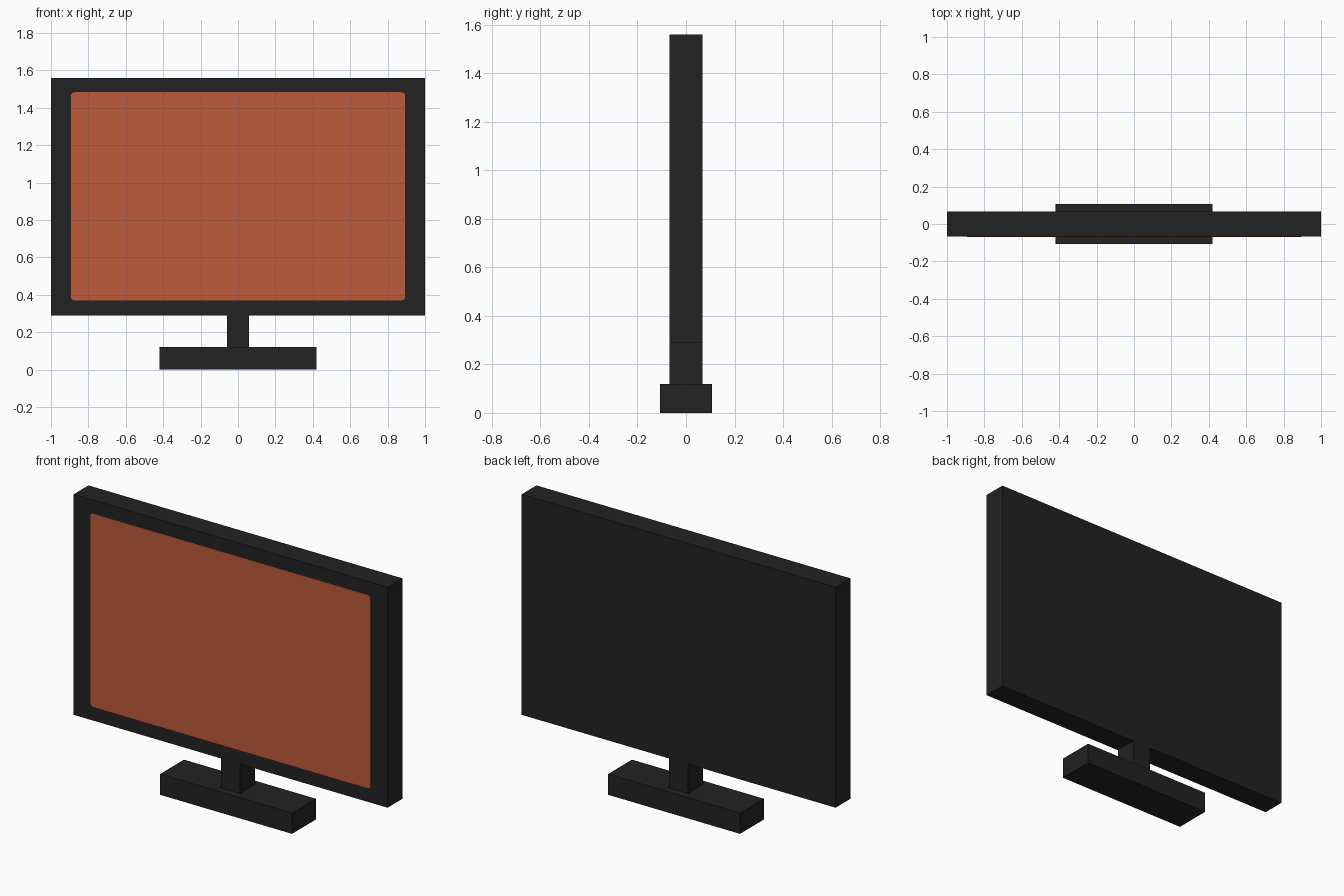
import bpy
import bmesh

cube = bpy.data.objects.get("Cube")
if cube:
    bpy.data.objects.remove(cube, do_unlink=True)


def make_material(name, colour):
    mat = bpy.data.materials.new(name)
    mat.use_nodes = True
    mat.diffuse_color = colour
    mat.node_tree.nodes["Principled BSDF"].inputs["Base Color"].default_value = colour
    return mat


def box(name, low, high, mat, corner=0):
    """Box between two corners; corner rounds the edges running along y."""
    bm = bmesh.new()
    bmesh.ops.create_cube(bm, size=1)
    for v in bm.verts:
        v.co = [lo + (c + 0.5) * (hi - lo) for c, lo, hi in zip(v.co, low, high)]
    if corner:
        edges = [e for e in bm.edges
                 if abs(e.verts[0].co.y - e.verts[1].co.y) > (high[1] - low[1]) / 2]
        bmesh.ops.bevel(bm, geom=edges, offset=corner, segments=4,
                        profile=0.5, affect='EDGES')
    mesh = bpy.data.meshes.new(name)
    bm.to_mesh(mesh)
    bm.free()
    mesh.materials.append(mat)
    obj = bpy.data.objects.new(name, mesh)
    bpy.context.collection.objects.link(obj)
    return obj


black = make_material("black plastic", (0.016, 0.016, 0.016, 1))
orange = make_material("burnt orange", (0.51, 0.105, 0.043, 1))

DEPTH = 0.067   # half thickness of the panel and neck

# Stand
box("base", (-0.42, -0.108, 0), (0.42, 0.108, 0.12), black)
box("neck", (-0.06, -DEPTH, 0.12), (0.06, DEPTH, 0.29), black)

# Panel with its thin screen plate on the front
box("housing", (-1, -DEPTH, 0.29), (1, DEPTH, 1.56), black)
box("screen", (-0.893, -DEPTH - 0.002, 0.37), (0.893, -DEPTH + 0.002, 1.483),
    orange, corner=0.02)
